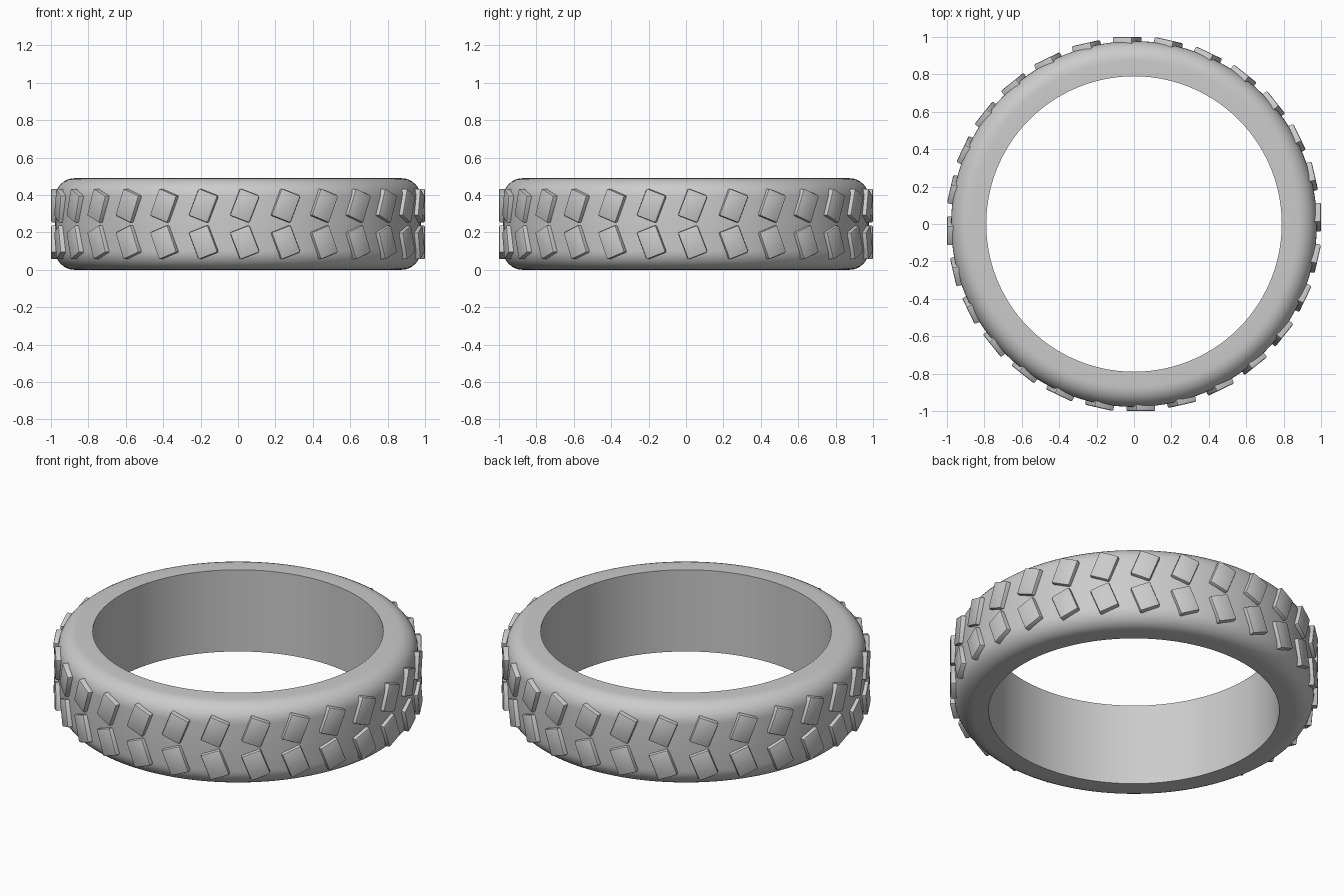
import bpy, bmesh, math
from mathutils import Matrix, Vector

default = bpy.data.objects.get("Cube")
if default:
    bpy.data.objects.remove(default, do_unlink=True)

HEIGHT, INNER, OUTER, ROUND = 0.49, 0.79, 0.978, 0.105
BLOCKS = 28
SEGMENTS = 112

rubber = bpy.data.materials.new("grey rubber")
rubber.use_nodes = True
colour = (0.6, 0.6, 0.6, 1)
rubber.diffuse_color = colour
rubber.node_tree.nodes["Principled BSDF"].inputs["Base Color"].default_value = colour


def add_object(name, bm, angle):
    bmesh.ops.recalc_face_normals(bm, faces=bm.faces)
    mesh = bpy.data.meshes.new(name)
    bm.to_mesh(mesh)
    bm.free()
    mesh.materials.append(rubber)
    obj = bpy.data.objects.new(name, mesh)
    bpy.context.collection.objects.link(obj)
    bpy.ops.object.select_all(action="DESELECT")
    obj.select_set(True)
    bpy.context.view_layer.objects.active = obj
    bpy.ops.object.shade_smooth_by_angle(angle=math.radians(angle))
    return obj


# Tyre body: band profile with rounded shoulders, spun around z
profile = [(INNER, 0)]
for centre_z, start in ((ROUND, -90), (HEIGHT - ROUND, 0)):
    for step in range(9):
        a = math.radians(start + 90 * step / 8)
        profile.append((OUTER - ROUND + ROUND * math.cos(a), centre_z + ROUND * math.sin(a)))
profile.append((INNER, HEIGHT))

bm = bmesh.new()
rings = []
for i in range(SEGMENTS):
    turn = Matrix.Rotation(math.tau * i / SEGMENTS, 3, "Z")
    rings.append([bm.verts.new(turn @ Vector((r, 0, z))) for r, z in profile])
for i, ring in enumerate(rings):
    following = rings[(i + 1) % SEGMENTS]
    for j in range(len(profile)):
        k = (j + 1) % len(profile)
        bm.faces.new((ring[j], following[j], following[k], ring[k]))
add_object("tyre_body", bm, 40)


# Tread: two rows of tilted blocks mirrored about the middle of the band
def tread_row(name, side):
    bm = bmesh.new()
    for i in range(BLOCKS):
        place = (Matrix.Rotation(math.tau * i / BLOCKS, 4, "Z")
                 @ Matrix.Translation((0.036, -0.965, HEIGHT / 2 + side * 0.098))
                 @ Matrix.Rotation(side * math.radians(21), 4, "Y")
                 @ Matrix.Diagonal((0.112, 0.07, 0.155, 1)))
        bmesh.ops.create_cube(bm, size=1, matrix=place)
    bmesh.ops.bevel(bm, geom=bm.edges[:], offset=0.008, segments=2,
                    profile=0.5, affect="EDGES")
    add_object(name, bm, 30)


tread_row("upper_tread_blocks", 1)
tread_row("lower_tread_blocks", -1)
